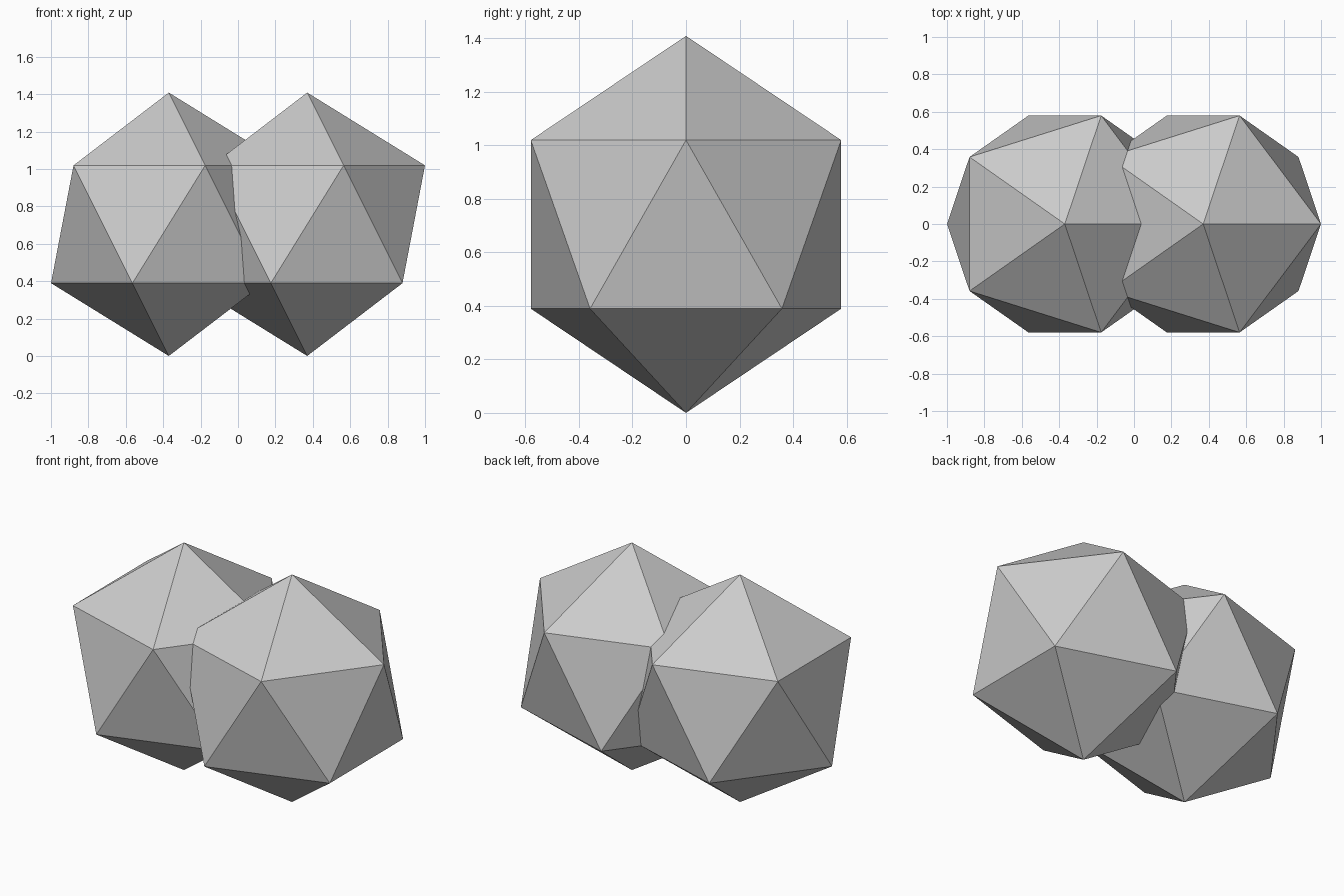
import bpy

if "Cube" in bpy.data.objects:
    bpy.data.objects.remove(bpy.data.objects["Cube"])

RADIUS = 0.704
OFFSET = 0.37


def faceted_ball(name, x):
    # Twenty-sided ball, slightly narrowed front to back, standing on its tip
    bpy.ops.mesh.primitive_ico_sphere_add(subdivisions=1, radius=RADIUS,
                                          location=(x, 0, RADIUS))
    ball = bpy.context.object
    ball.name = name
    ball.scale = (1, 0.968, 1)
    bpy.ops.object.transform_apply(location=False, rotation=False, scale=True)
    bpy.ops.object.shade_flat()
    return ball


# Two overlapping balls facing the same way
for name, side in (("left_ball", -1), ("right_ball", 1)):
    faceted_ball(name, side * OFFSET)
